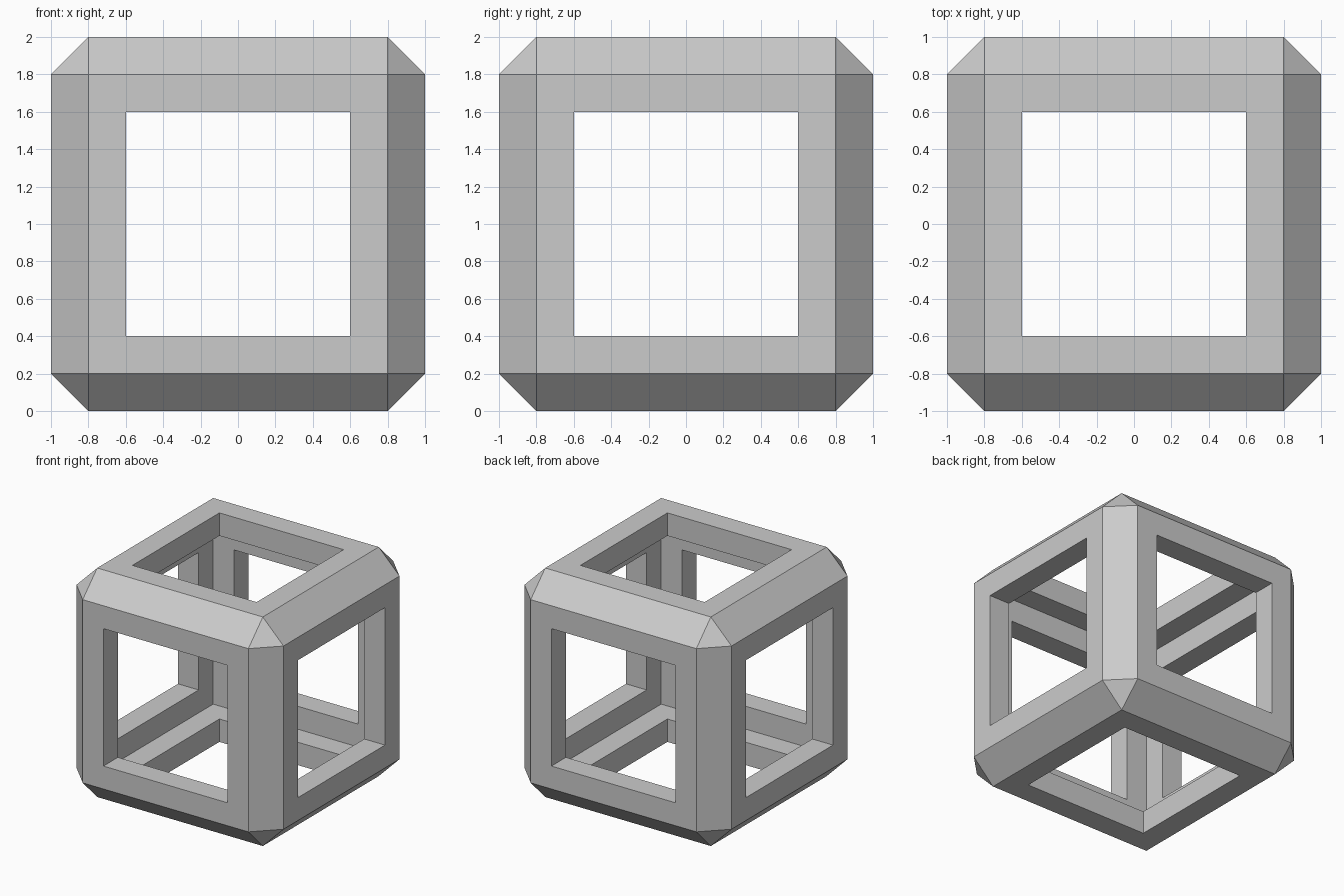
import bpy, bmesh
from mathutils import Matrix

if "Cube" in bpy.data.objects:
    bpy.data.objects.remove(bpy.data.objects["Cube"])

SIZE, WALL, RIM = 2.0, 0.2, 0.2

bm = bmesh.new()

# Outer skin: cube with every edge chamfered
bmesh.ops.create_cube(bm, size=SIZE)
bmesh.ops.bevel(bm, geom=bm.edges[:], offset=WALL, segments=1,
                profile=0.5, affect='EDGES')
bm.normal_update()
outer = [f for f in bm.faces if max(abs(c) for c in f.normal) > 0.99]

# Inner skin: sharp cavity cube
old = set(bm.faces)
bmesh.ops.create_cube(bm, size=SIZE - 2 * WALL)
bm.normal_update()
inner = [f for f in bm.faces if f not in old]

# Inset both skins to make the square window outlines
bmesh.ops.inset_individual(bm, faces=outer + inner, thickness=RIM, depth=0,
                           use_even_offset=True)
bm.normal_update()

# Open each window and join the two skins with its jambs
loops = []
for f in outer:
    g = next(g for g in inner if g.normal.dot(f.normal) > 0.99)
    loops.append(list(f.edges) + list(g.edges))
bmesh.ops.delete(bm, geom=outer + inner, context='FACES_ONLY')
for edges in loops:
    bmesh.ops.bridge_loops(bm, edges=edges)

bmesh.ops.recalc_face_normals(bm, faces=bm.faces[:])
bmesh.ops.transform(bm, matrix=Matrix.Translation((0, 0, SIZE / 2)), verts=bm.verts[:])

mesh = bpy.data.meshes.new("cube_frame")
bm.to_mesh(mesh)
bm.free()
bpy.context.collection.objects.link(bpy.data.objects.new("cube_frame", mesh))
